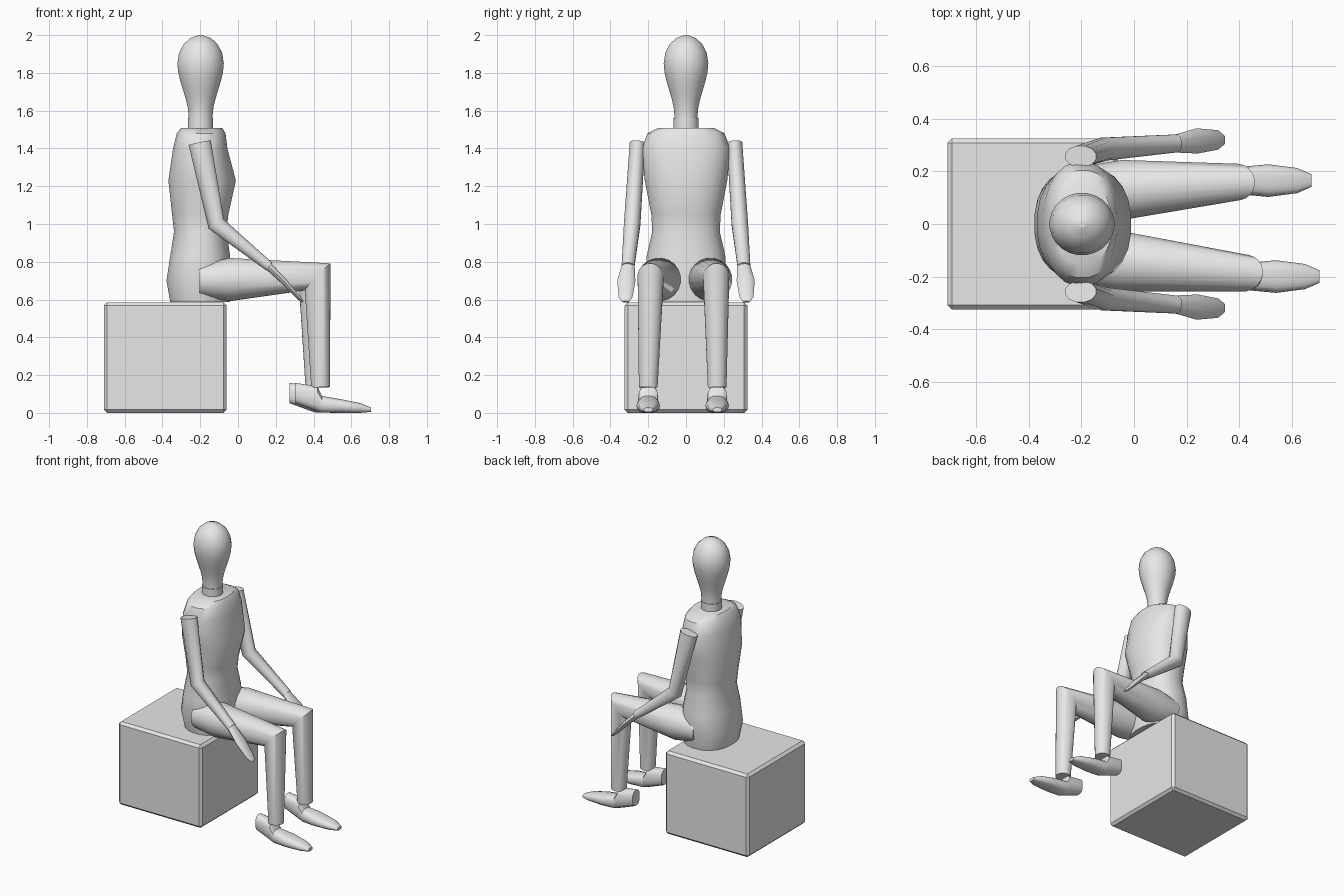
import bpy, bmesh
from math import cos, sin, tau, copysign
from mathutils import Vector

default_cube = bpy.data.objects.get("Cube")
if default_cube:
    bpy.data.objects.remove(default_cube, do_unlink=True)

grey = bpy.data.materials.new("neutral grey")
grey.use_nodes = True
grey.diffuse_color = (0.8, 0.8, 0.8, 1)
grey.node_tree.nodes["Principled BSDF"].inputs["Base Color"].default_value = grey.diffuse_color


def finish(name, bm, angle):
    """Turn a bmesh into a shaded, coloured object."""
    bmesh.ops.recalc_face_normals(bm, faces=bm.faces)
    mesh = bpy.data.meshes.new(name)
    bm.to_mesh(mesh)
    bm.free()
    mesh.materials.append(grey)
    part = bpy.data.objects.new(name, mesh)
    bpy.context.collection.objects.link(part)
    bpy.ops.object.select_all(action='DESELECT')
    part.select_set(True)
    bpy.context.view_layer.objects.active = part
    bpy.ops.object.shade_smooth_by_angle(angle=angle)


def rounded(value, power):
    return copysign(abs(value) ** power, value)


def skin(name, rings, sides, power=1, angle=0.7):
    """Skin closed rings, each given as centre and two half-axis vectors."""
    bm = bmesh.new()
    loops = []
    for centre, across, along in rings:
        turns = [tau * (step + 0.5) / sides for step in range(sides)]
        loops.append([bm.verts.new(centre + across * rounded(cos(turn), power)
                                   + along * rounded(sin(turn), power))
                      for turn in turns])
    for low, high in zip(loops, loops[1:]):
        for i in range(sides):
            bm.faces.new((low[i - 1], low[i], high[i], high[i - 1]))
    bm.faces.new(loops[0])
    bm.faces.new(loops[-1])
    finish(name, bm, angle)


def limb(name, joints, thickness, widths, sides):
    """Tapered tube through the joints, mitred where it bends."""
    points = [Vector(joint) for joint in joints]
    rings = []
    for i, point in enumerate(points):
        before = points[max(i - 1, 0)]
        after = points[min(i + 1, len(points) - 1)]
        arriving = (point - before).normalized()
        leaving = (after - point).normalized()
        middle = (arriving + leaving).normalized()
        across = Vector((middle.z, 0, -middle.x)).normalized()
        stretch = 1 / middle.dot(leaving if leaving.length else arriving)
        rings.append((point, across * thickness[i] * stretch, middle.cross(across) * widths[i]))
    skin(name, rings, sides)


def upright(name, sections, sides, power=1):
    """Stack horizontal sections given as height, centre, depth and width."""
    skin(name, [(Vector((centre, 0, height)), Vector((depth, 0, 0)), Vector((0, width, 0)))
                for height, centre, depth, width in sections], sides, power)


# Seat block with chamfered edges
bm = bmesh.new()
bmesh.ops.create_cube(bm, size=1)
bmesh.ops.scale(bm, vec=(0.65, 0.65, 0.585), verts=bm.verts)
bmesh.ops.translate(bm, vec=(-0.385, 0, 0.2925), verts=bm.verts)
bmesh.ops.bevel(bm, geom=bm.edges[:], offset=0.017, segments=1, affect='EDGES')
finish("seat_block", bm, angle=0.3)

# Torso: hips, waist, chest and sloping shoulders
upright("torso", [
    (0.587, -0.2, 0.16, 0.19),
    (0.7, -0.21, 0.17, 0.21),
    (0.83, -0.2, 0.16, 0.21),
    (0.96, -0.2, 0.14, 0.18),
    (1.05, -0.2, 0.15, 0.185),
    (1.23, -0.19, 0.18, 0.22),
    (1.4, -0.2, 0.145, 0.237),
    (1.48, -0.195, 0.13, 0.205),
    (1.508, -0.193, 0.11, 0.15)], sides=24, power=0.88)

# Neck and egg-shaped head: a flaring lower half under a domed crown
centre, neck_radius, head_radius = -0.198, 0.064, 0.124
chin, temple, crown = 1.57, 1.85, 2.0
upright("neck", [(height, centre, 0.067, 0.067) for height in (1.48, 1.56)], sides=20)
profile = [(1.5, neck_radius)]
for step in range(7):
    rise = step / 6
    flare = rise * rise * (3 - 2 * rise)
    profile.append((chin + (temple - chin) * rise,
                    neck_radius + (head_radius - neck_radius) * flare))
for step in range(1, 5):
    turn = tau / 4 * step / 4.2
    profile.append((temple + (crown - temple) * sin(turn), head_radius * cos(turn)))
profile.append((crown, head_radius / 9))
upright("head", [(height, centre, radius, radius * 0.96) for height, radius in profile], sides=24)


def arm(side, sign):
    limb(side + "_arm",
         [(-0.203, sign * 0.257, 1.43), (-0.115, sign * 0.285, 1), (0.165, sign * 0.307, 0.775)],
         thickness=(0.062, 0.046, 0.027), widths=(0.042, 0.045, 0.035), sides=12)
    limb(side + "_hand",
         [(0.15, sign * 0.305, 0.787), (0.24, sign * 0.316, 0.7),
          (0.32, sign * 0.32, 0.612), (0.343, sign * 0.32, 0.588)],
         thickness=(0.022, 0.018, 0.012, 0.006), widths=(0.033, 0.048, 0.037, 0.018), sides=10)


def leg(side, hip, knee, ankle, shift):
    radii = (0.088, 0.115, 0.07, 0.05)
    limb(side + "_leg",
         [(-0.205, hip, 0.703), (-0.04, hip, 0.706),
          (0.422 + shift, knee, 0.72), (0.437 + shift, ankle, 0.135)],
         thickness=radii, widths=radii, sides=20)
    # Foot sections from heel to toe: position, sole, top, half width
    foot = [(0.303, 0.05, 0.16, 0.04), (0.42, 0.007, 0.142, 0.053),
            (0.445, 0, 0.09, 0.053), (0.54, 0, 0.074, 0.062),
            (0.65, 0, 0.052, 0.048), (0.705, 0.005, 0.028, 0.024)]
    skin(side + "_foot",
         [(Vector((x + shift, ankle, (sole + top) / 2)),
           Vector((0, 0, (top - sole) / 2)), Vector((0, width, 0)))
          for x, sole, top, width in foot], sides=14, power=0.75)


arm("left", 1)
arm("right", -1)
leg("left", hip=0.13, knee=0.16, ankle=0.165, shift=-0.03)
leg("right", hip=-0.143, knee=-0.187, ankle=-0.2, shift=0)
